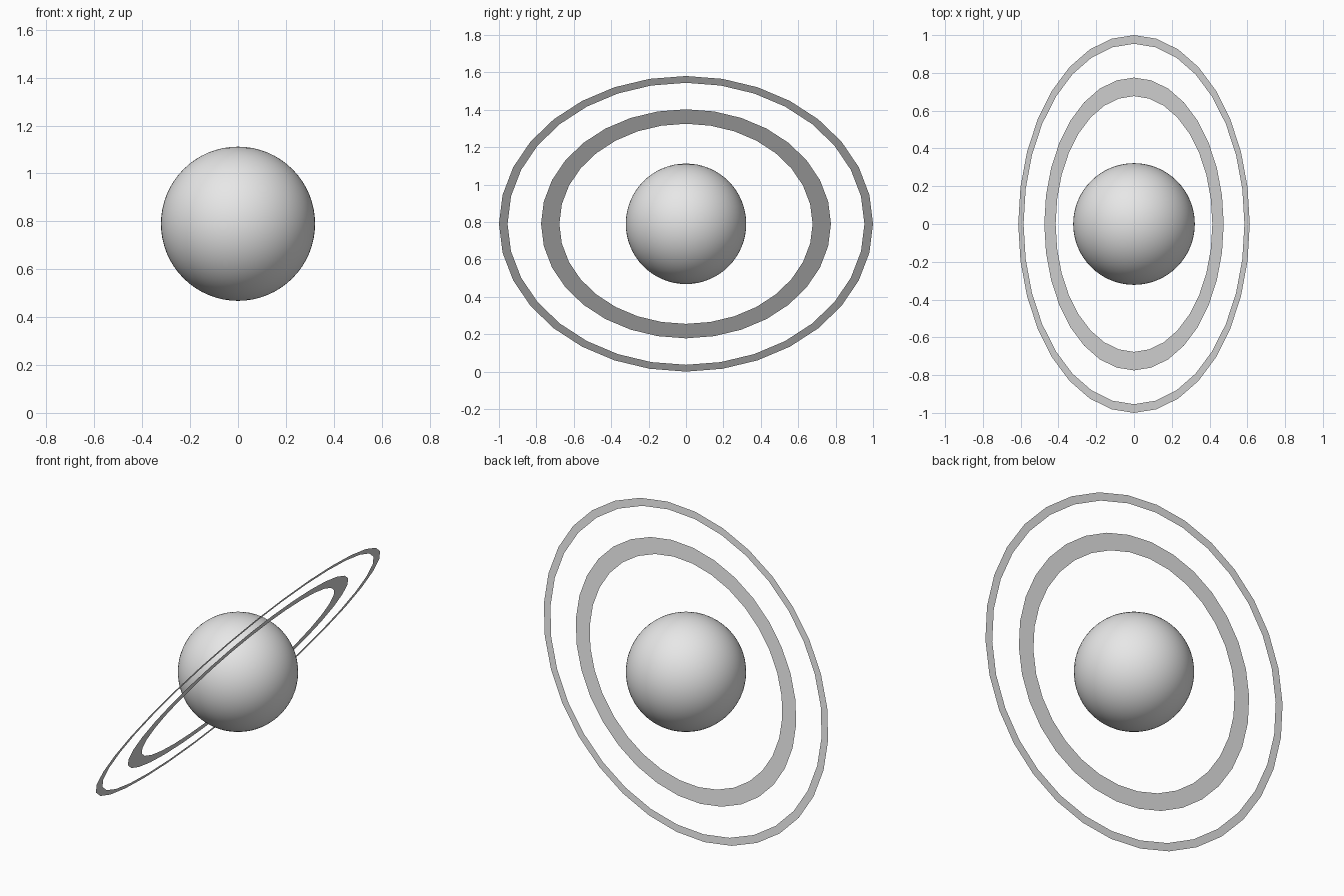
import bpy
import bmesh
from math import radians

cube = bpy.data.objects.get("Cube")
if cube:
    bpy.data.objects.remove(cube, do_unlink=True)

CENTRE = (0, 0, 0.79)
TILT = radians(-52.2)

grey = bpy.data.materials.new("light_grey")
grey.use_nodes = True
grey.diffuse_color = (0.8, 0.8, 0.8, 1)
grey.node_tree.nodes["Principled BSDF"].inputs["Base Color"].default_value = (0.8, 0.8, 0.8, 1)


def flat_ring(name, inner, outer, sides=32):
    """Paper-thin annulus, tilted about the y axis."""
    bm = bmesh.new()
    edges = []
    for radius in (inner, outer):
        loop = bmesh.ops.create_circle(bm, segments=sides, radius=radius)["verts"]
        edges += {e for v in loop for e in v.link_edges}
    bmesh.ops.bridge_loops(bm, edges=edges)
    bm.normal_update()
    for face in bm.faces:
        if face.normal.z < 0:
            face.normal_flip()
    mesh = bpy.data.meshes.new(name)
    bm.to_mesh(mesh)
    bm.free()
    ring = bpy.data.objects.new(name, mesh)
    bpy.context.collection.objects.link(ring)
    ring.location = CENTRE
    ring.rotation_euler.y = TILT
    mesh.materials.append(grey)


# Planet globe
bpy.ops.mesh.primitive_uv_sphere_add(segments=64, ring_count=32, radius=0.322, location=CENTRE)
globe = bpy.context.object
globe.name = "planet_globe"
globe.data.materials.append(grey)
bpy.ops.object.shade_smooth()

# Wide inner ring and narrow outer ring
flat_ring("inner_ring", 0.677, 0.775)
flat_ring("outer_ring", 0.954, 1.0)
